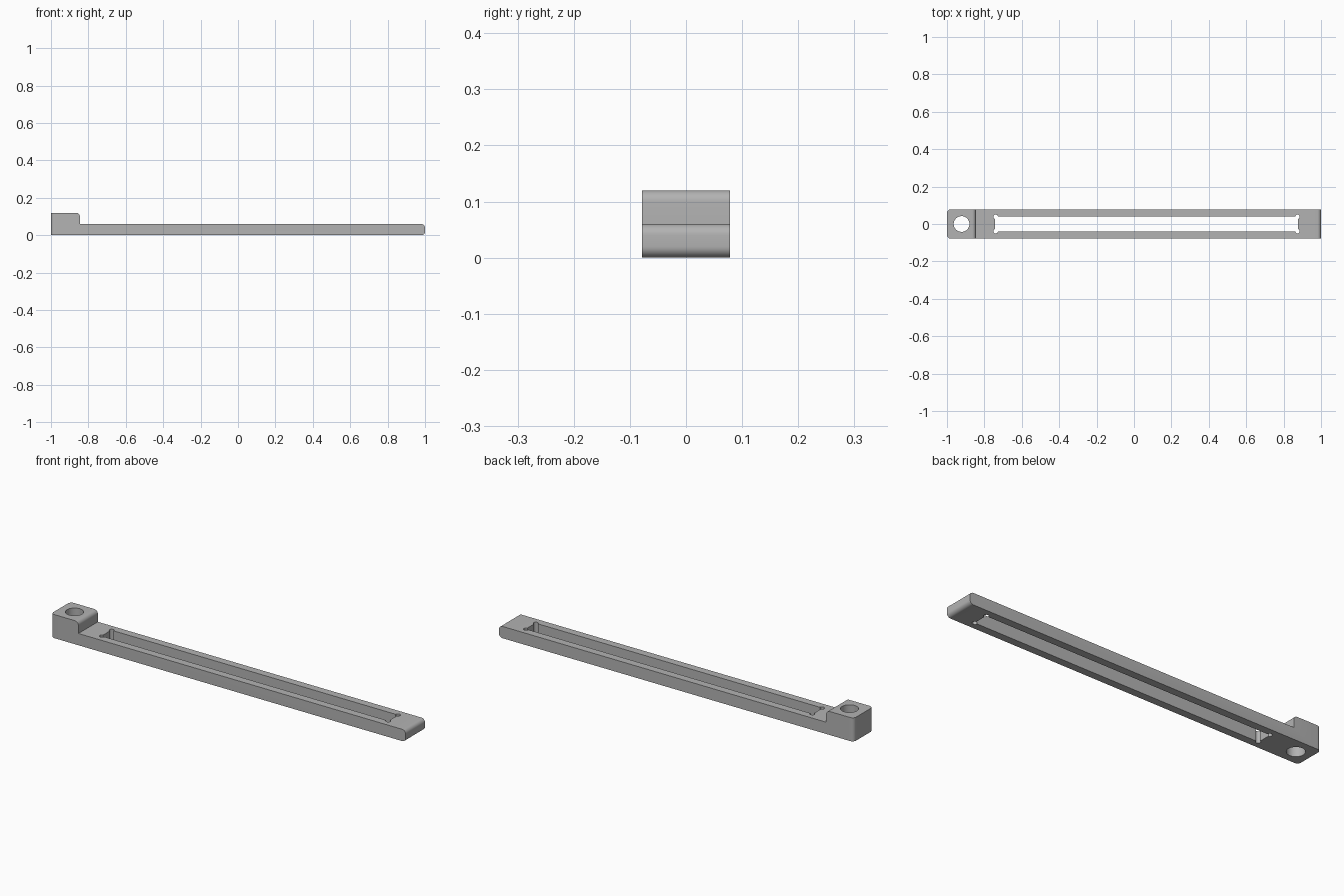
import bpy, bmesh, math
from mathutils import Matrix

if "Cube" in bpy.data.objects:
    bpy.data.objects.remove(bpy.data.objects["Cube"])

HALF_W, BAR_H, BLOCK_H, STEP_X, ROUND = 0.078, 0.06, 0.12, -0.845, 0.02
SLOT_X0, SLOT_X1, SLOT_Y = -0.742, 0.876, 0.039

grey = bpy.data.materials.new("plain grey")
grey.use_nodes = True
colour = (0.45, 0.45, 0.45, 1)
grey.diffuse_color = colour
grey.node_tree.nodes["Principled BSDF"].inputs["Base Color"].default_value = colour


def make_object(name, bm):
    bmesh.ops.recalc_face_normals(bm, faces=bm.faces[:])
    mesh = bpy.data.meshes.new(name)
    bm.to_mesh(mesh)
    bm.free()
    mesh.materials.append(grey)
    obj = bpy.data.objects.new(name, mesh)
    bpy.context.collection.objects.link(obj)
    return obj


def arc(cx, cz, start, end, steps=8):
    angles = [math.radians(start + (end - start) * i / steps) for i in range(steps + 1)]
    return [(cx + ROUND * math.cos(a), cz + ROUND * math.sin(a)) for a in angles]


# Stepped side profile with rounded tip and block corner, extruded across the width
profile = [(-1, 0)]
profile += arc(1 - ROUND, ROUND, -90, 0)
profile += arc(1 - ROUND, BAR_H - ROUND, 0, 90)
profile += [(STEP_X, BAR_H)]
profile += arc(STEP_X - ROUND, BLOCK_H - ROUND, 0, 90)
profile += [(-1, BLOCK_H)]
bm = bmesh.new()
side = bm.faces.new([bm.verts.new((x, -HALF_W, z)) for x, z in profile])
ext = bmesh.ops.extrude_face_region(bm, geom=[side])
moved = [g for g in ext["geom"] if isinstance(g, bmesh.types.BMVert)]
bmesh.ops.translate(bm, verts=moved, vec=(0, 2 * HALF_W, 0))

# Rounded upright corners behind the block
corners = [e for e in bm.edges if all(v.co.x < -0.999 for v in e.verts)
           and abs(e.verts[0].co.z - e.verts[1].co.z) > 0.1]
bmesh.ops.bevel(bm, geom=corners, offset=ROUND, segments=8, profile=0.5, affect='EDGES')
arm = make_object("slotted_arm", bm)


def cut(cutter):
    mod = arm.modifiers.new(cutter.name, 'BOOLEAN')
    mod.operation = 'DIFFERENCE'
    mod.solver = 'EXACT'
    mod.object = cutter
    cutter.hide_render = True
    cutter.hide_viewport = True


def cut_cylinder(name, x, y, radius, sides):
    bm = bmesh.new()
    bmesh.ops.create_cone(bm, cap_ends=True, segments=sides, radius1=radius, radius2=radius,
                          depth=1, matrix=Matrix.Translation((x, y, 0)))
    cut(make_object(name, bm))


# Long slot, its corner relief holes and the bore through the block
bm = bmesh.new()
centre = Matrix.Translation(((SLOT_X0 + SLOT_X1) / 2, 0, 0))
bmesh.ops.create_cube(bm, size=1, matrix=centre @ Matrix.Diagonal((SLOT_X1 - SLOT_X0, 2 * SLOT_Y, 1, 1)))
cut(make_object("slot_cutter", bm))
for x in (SLOT_X0 + 0.002, SLOT_X1 - 0.002):
    for y in (-SLOT_Y, SLOT_Y):
        cut_cylinder("relief_cutter", x, y, 0.012, 24)
cut_cylinder("bore_cutter", -0.922, 0, 0.042, 48)

# Apply the cuts and remove the cutters
bpy.context.view_layer.update()
cut_mesh = bpy.data.meshes.new_from_object(arm.evaluated_get(bpy.context.evaluated_depsgraph_get()))
cutters = [m.object for m in arm.modifiers]
arm.modifiers.clear()
arm.data = cut_mesh
for cutter in cutters:
    bpy.data.objects.remove(cutter)

bpy.ops.object.select_all(action='DESELECT')
arm.select_set(True)
bpy.context.view_layer.objects.active = arm
bpy.ops.object.shade_smooth_by_angle(angle=math.radians(30))
